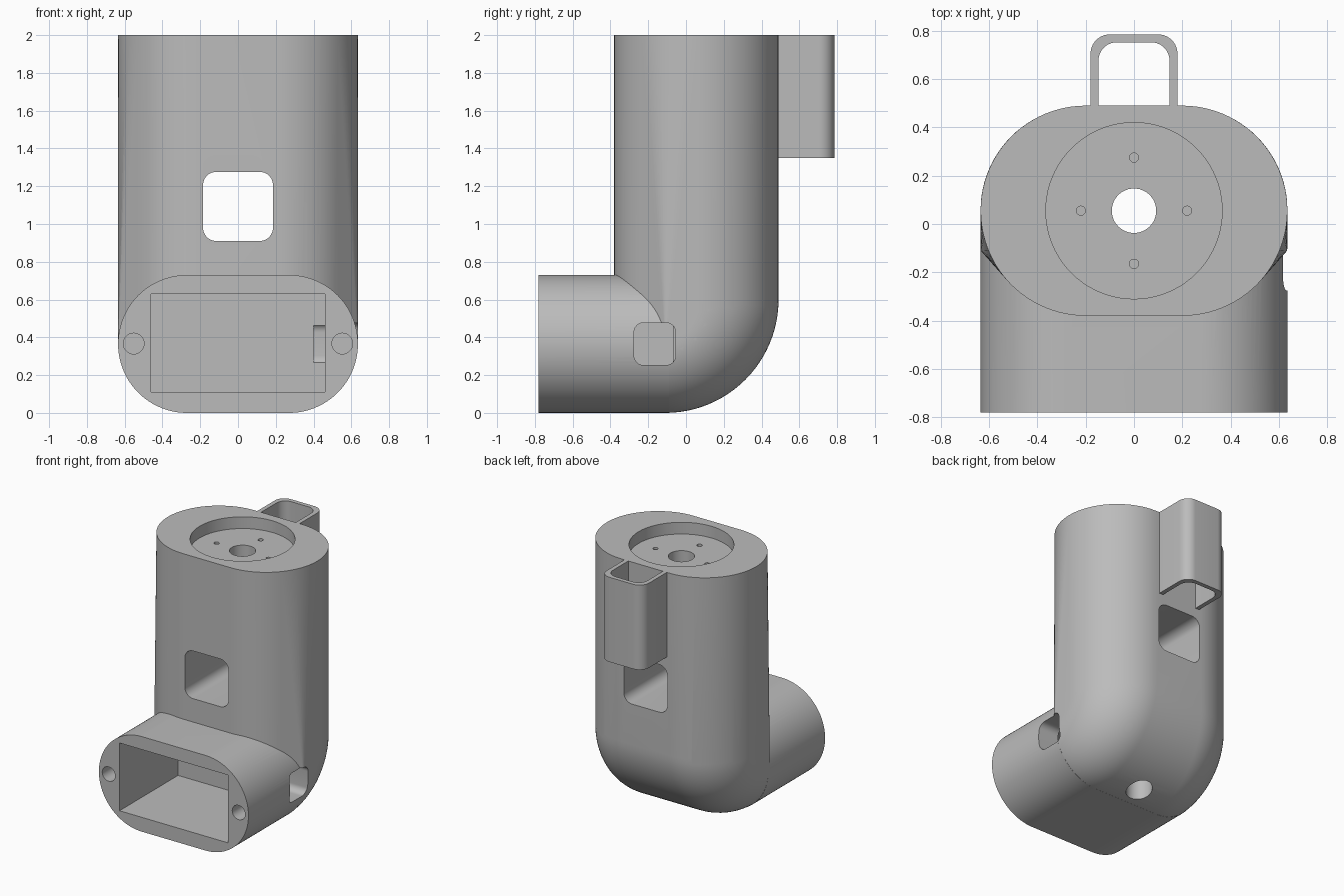
import bpy, bmesh
from math import sin, cos, pi

cube = bpy.data.objects.get("Cube")
if cube:
    bpy.data.objects.remove(cube, do_unlink=True)

grey = bpy.data.materials.new("light_grey")
grey.use_nodes = True
grey.diffuse_color = (0.5, 0.5, 0.5, 1)
grey.node_tree.nodes["Principled BSDF"].inputs["Base Color"].default_value = (0.5, 0.5, 0.5, 1)


def rounded(w, h, r, n=24):
    """Outline of a rounded rectangle with half sizes w, h."""
    pts = []
    for k, (sx, sy) in enumerate([(1, 1), (-1, 1), (-1, -1), (1, -1)]):
        for i in range(n + 1):
            a = (k + i / n) * pi / 2
            pts.append((sx * (w - r) + r * cos(a), sy * (h - r) + r * sin(a)))
    return pts


def hull(name, points):
    """Convex solid around a set of points."""
    bm = bmesh.new()
    for p in points:
        bm.verts.new(p)
    bmesh.ops.remove_doubles(bm, verts=bm.verts[:], dist=0.0005)
    bmesh.ops.convex_hull(bm, input=bm.verts[:])
    bmesh.ops.delete(bm, geom=[v for v in bm.verts if not v.link_faces], context="VERTS")
    bmesh.ops.dissolve_limit(bm, angle_limit=0.005, verts=bm.verts[:], edges=bm.edges[:])
    bmesh.ops.recalc_face_normals(bm, faces=bm.faces[:])
    mesh = bpy.data.meshes.new(name)
    bm.to_mesh(mesh)
    bm.free()
    mesh.materials.append(grey)
    obj = bpy.data.objects.new(name, mesh)
    bpy.context.collection.objects.link(obj)
    return obj


def prism(name, outline, axis, lo, hi, center=(0, 0)):
    """Extrude an outline along x, y or z."""
    pts = []
    for t in (lo, hi):
        for u, v in outline:
            p = [u + center[0], v + center[1]]
            p.insert("xyz".index(axis), t)
            pts.append(p)
    return hull(name, pts)


def combine(target, other, operation):
    mod = target.modifiers.new("cut", "BOOLEAN")
    mod.operation = operation
    mod.solver = "EXACT"
    mod.object = other
    bpy.context.view_layer.objects.active = target
    bpy.ops.object.modifier_apply(modifier=mod.name)
    bpy.data.objects.remove(other, do_unlink=True)


W, COL, ARM = 0.635, 0.435, 0.365      # half width, column and arm half depths
BEND, AY, AZ = 0.6, -0.11, 0.6         # elbow radius and axis
CY = 0.055                             # column centre

# Column with the rounded elbow at its back
column = rounded(W, COL, COL)
pts = [(x, y + CY, 2) for x, y in column]
pts += [(x, min(y + CY, AY), ARM) for x, y in column]
STEPS = 24
for i in range(STEPS + 1):
    t = i / STEPS
    a = t * pi / 2
    h = COL + (ARM - COL) * t
    for x, v in rounded(W, h, h):
        r = max(BEND - h + v, 0)
        pts.append((x, AY + r * cos(a), AZ - r * sin(a)))
body = hull("elbow_housing", pts)

# Forward arm
arm = prism("arm", rounded(W, ARM, ARM), "y", -0.78, -0.09, (0, ARM))
combine(body, arm, "UNION")

# Openings: box cavity, side port, window through the column
cuts = [
    prism("cavity", [(-0.46, -0.26), (0.46, -0.26), (0.46, 0.26), (-0.46, 0.26)],
          "y", -1, -0.07, (0, 0.37)),
    prism("side_port", rounded(0.11, 0.112, 0.05, 8), "x", 0.4, 1, (-0.165, 0.365)),
    prism("window", rounded(0.185, 0.183, 0.07, 10), "y", -1, 1, (0, 1.093)),
    # Round recess in the top and the hole through the whole body
    prism("recess", rounded(0.365, 0.365, 0.365, 20), "z", 1.91, 2.2, (0, CY)),
    prism("shaft", rounded(0.092, 0.092, 0.092, 12), "z", -0.5, 2.5, (0, CY)),
]
# Small screw holes in the recess and at the arm's mouth
for dx, dy in [(1, 0), (-1, 0), (0, 1), (0, -1)]:
    cuts.append(prism("screw_hole", rounded(0.019, 0.019, 0.019, 5), "z", 1.8, 2.1,
                      (dx * 0.22, CY + dy * 0.22)))
for s in (-1, 1):
    cuts.append(prism("mount_hole", rounded(0.055, 0.055, 0.055, 8), "y", -1, -0.5,
                      (s * 0.552, 0.367)))
for c in cuts:
    combine(body, c, "DIFFERENCE")


# Open loop bracket on the back
def loop(half, back, front, r):
    side = rounded(half, (back - front) / 2, r, 10)
    mid = (back + front) / 2
    return [(x, y + mid) if y > 0 else (half if x > 0 else -half, front) for x, y in side]


bracket = prism("back_bracket", loop(0.18, 0.785, 0.487, 0.08), "z", 1.35, 2)
inner = prism("inner", loop(0.147, 0.752, 0.4, 0.075), "z", 1, 2.5)
combine(bracket, inner, "DIFFERENCE")

for obj in (body, bracket):
    bpy.ops.object.select_all(action="DESELECT")
    obj.select_set(True)
    bpy.context.view_layer.objects.active = obj
    bpy.ops.object.shade_smooth_by_angle(angle=0.5)
